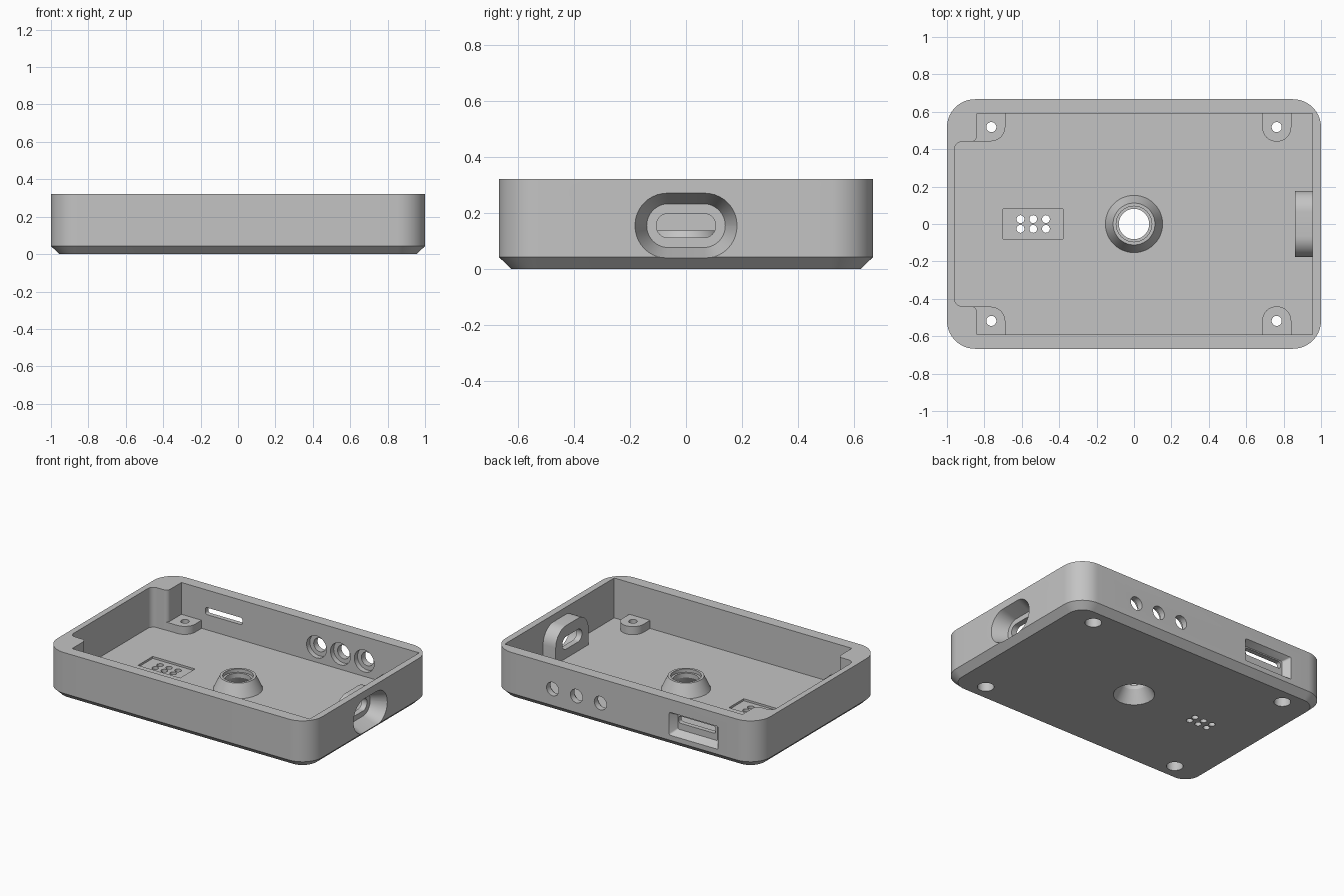
import bpy, bmesh, math

if "Cube" in bpy.data.objects:
    bpy.data.objects.remove(bpy.data.objects["Cube"])

grey = bpy.data.materials.new("light_grey")
grey.diffuse_color = (0.55, 0.55, 0.55, 1)
grey.use_nodes = True
grey.node_tree.nodes["Principled BSDF"].inputs["Base Color"].default_value = grey.diffuse_color


def rrect(cu, cv, hu, hv, r, n=10):
    """Rounded rectangle outline; r equal to both halves makes a circle."""
    pts = []
    for k, (su, sv) in enumerate([(1, 1), (-1, 1), (-1, -1), (1, -1)]):
        for i in range(n + 1):
            if i == n and (r >= hu - 1e-6 or r >= hv - 1e-6):
                continue
            a = (k + i / n) * math.pi / 2
            pts.append((cu + su * (hu - r) + r * math.cos(a),
                        cv + sv * (hv - r) + r * math.sin(a)))
    return pts


def circle(cu, cv, r, n=40):
    return [(cu + r * math.cos(2 * math.pi * i / n),
             cv + r * math.sin(2 * math.pi * i / n)) for i in range(n)]


def loft(name, axis, rings):
    """Closed solid through (depth, outline) rings along an axis."""
    place = {'X': lambda u, v, d: (d, u, v),
             'Y': lambda u, v, d: (u, d, v),
             'Z': lambda u, v, d: (u, v, d)}[axis]
    bm = bmesh.new()
    loops = [[bm.verts.new(place(u, v, d)) for u, v in pts] for d, pts in rings]
    for a, b in zip(loops, loops[1:]):
        m = len(a)
        for i in range(m):
            bm.faces.new((a[i], a[(i + 1) % m], b[(i + 1) % m], b[i]))
    bm.faces.new(loops[0])
    bm.faces.new(loops[-1])
    bmesh.ops.recalc_face_normals(bm, faces=bm.faces)
    mesh = bpy.data.meshes.new(name)
    bm.to_mesh(mesh)
    bm.free()
    mesh.materials.append(grey)
    ob = bpy.data.objects.new(name, mesh)
    bpy.context.collection.objects.link(ob)
    return ob


def prism(name, axis, pts, d0, d1):
    return loft(name, axis, [(d0, pts), (d1, pts)])


def combine(tool, operation):
    """Apply a boolean to the tray and discard the tool."""
    mod = tray.modifiers.new("bool", 'BOOLEAN')
    mod.operation, mod.solver, mod.object = operation, 'EXACT', tool
    bpy.context.view_layer.objects.active = tray
    bpy.ops.object.modifier_apply(modifier=mod.name)
    bpy.data.objects.remove(tool, do_unlink=True)


def add(tool):
    combine(tool, 'UNION')


def cut(tool):
    combine(tool, 'DIFFERENCE')


FLOOR, TOP, MID = 0.05, 0.322, 0.155

# Outer shell with a chamfered bottom edge
side = rrect(0, 0, 1, 0.667, 0.15, 14)
tray = loft("enclosure_tray", 'Z', [
    (0, rrect(0, 0, 0.955, 0.622, 0.105, 14)), (0.043, side), (TOP, side)])

# Cavity, with thick blocks left standing in the two left corners
half = [(0.955, 0.59), (-0.84, 0.59)]
for i in range(7):
    a = i / 6 * math.pi / 2
    half.append((-0.87 + 0.03 * math.cos(a), 0.47 - 0.03 * math.sin(a)))
for i in range(7):
    a = math.pi / 2 * (1 + i / 6)
    half.append((-0.92 + 0.04 * math.cos(a), 0.40 + 0.04 * math.sin(a)))
cut(prism("cavity", 'Z', half + [(x, -y) for x, y in reversed(half)], FLOOR, 0.5))

# Screw posts: rounded ends on the right, one rounded corner on the left
for s in (1, -1):
    arc = [(0.078 * math.cos(math.pi * i / 16), -0.078 * math.sin(math.pi * i / 16))
           for i in range(17)]
    right = [(0.763 + u, s * (0.518 + v)) for u, v in arc]
    right += [(0.685, s * 0.625), (0.841, s * 0.625)]
    left = [(-0.766 + u, s * (0.520 + v)) for u, v in arc[:9]]
    left += [(-0.89, s * 0.442), (-0.89, s * 0.625), (-0.688, s * 0.625)]
    add(prism("right_post", 'Z', right, 0.02, 0.105))
    add(prism("left_post", 'Z', left, 0.02, 0.105))

# Centre boss
add(loft("centre_boss", 'Z', [(0.03, circle(0, 0, 0.16, 56)), (FLOOR, circle(0, 0, 0.153, 56)),
                              (0.137, circle(0, 0, 0.112, 56))]))

# Port housing inside the right wall
arch = [p for p in rrect(0, MID, 0.177, 0.118, 0.112) if p[1] > MID]
add(prism("port_housing", 'X', arch + [(-0.177, 0.025), (0.177, 0.025)], 0.86, 0.975))

# Boss bore: flared from below, stepped at the top
cut(loft("boss_bore", 'Z', [
    (-0.01, circle(0, 0, 0.132, 56)), (0, circle(0, 0, 0.128, 56)),
    (0.085, circle(0, 0, 0.081, 56)), (0.115, circle(0, 0, 0.081, 56)),
    (0.1151, circle(0, 0, 0.095, 56)), (0.16, circle(0, 0, 0.095, 56))]))

# Screw holes with head recesses underneath
for sx in (1, -1):
    for sy in (1, -1):
        x, y = sx * 0.763, sy * 0.518
        cut(loft("screw_hole", 'Z', [
            (-0.02, circle(x, y, 0.052)), (0.06, circle(x, y, 0.052)),
            (0.0601, circle(x, y, 0.027)), (0.2, circle(x, y, 0.027))]))

# Shallow pad recess and its six pin holes
cut(prism("pad_recess", 'Z', [(-0.70, -0.08), (-0.38, -0.08), (-0.38, 0.08), (-0.70, 0.08)],
          0.036, 0.07))
for i in range(3):
    for y in (-0.026, 0.026):
        cut(prism("pin_hole", 'Z', circle(-0.607 + 0.068 * i, y, 0.021, 24), -0.02, 0.1))

# Port opening: tapered mouth and slot
mouth = rrect(0, MID, 0.182, 0.116, 0.115)
cut(loft("port_mouth", 'X', [
    (1.03, mouth), (1.0, mouth), (0.90, rrect(0, MID, 0.14, 0.078, 0.077))]))
cut(prism("port_slot", 'X', rrect(0, MID, 0.106, 0.043, 0.042), 0.84, 0.95))

# Three round holes in the back wall, wider on the inside
for x in (0.18, 0.36, 0.54):
    cut(loft("button_hole", 'Y', [
        (0.57, circle(x, MID, 0.075)), (0.625, circle(x, MID, 0.075)),
        (0.6251, circle(x, MID, 0.046)), (0.70, circle(x, MID, 0.046))]))

# Card slot in the back wall with a tapered finger recess
opening = rrect(-0.525, MID, 0.185, 0.078, 0.01, 3)
cut(loft("card_recess", 'Y', [
    (0.70, opening), (0.667, opening), (0.622, rrect(-0.525, 0.16, 0.15, 0.05, 0.01, 3))]))
cut(prism("card_slot", 'Y', rrect(-0.52, 0.178, 0.14, 0.024, 0.015, 5), 0.57, 0.65))

# Smooth the curved walls while keeping edges crisp
bpy.ops.object.select_all(action='DESELECT')
tray.select_set(True)
bpy.context.view_layer.objects.active = tray
bpy.ops.object.shade_smooth_by_angle(angle=math.radians(25))
